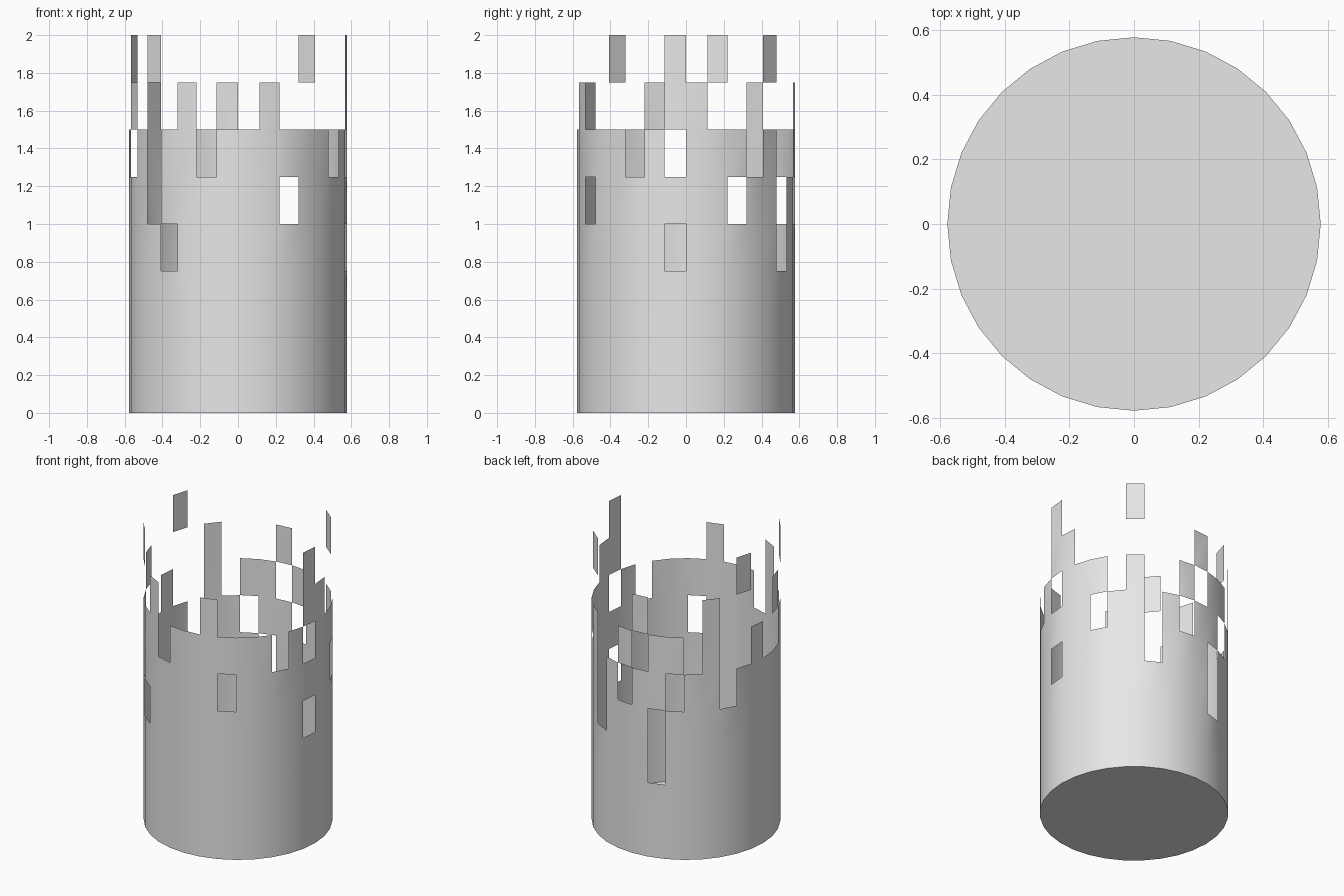
import bpy, bmesh, math

if "Cube" in bpy.data.objects:
    bpy.data.objects.remove(bpy.data.objects["Cube"])

SIDES, RADIUS, ROW = 32, 0.577, 0.25

stone = bpy.data.materials.new("pale_grey")
stone.diffuse_color = (0.8, 0.8, 0.8, 1)
stone.use_nodes = True
stone.node_tree.nodes["Principled BSDF"].inputs["Base Color"].default_value = stone.diffuse_color

# Panels per row, counted anticlockwise from +x
HOLES = {
    2: {9},
    3: {5, 9, 20, 31},
    4: {2, 5, 7, 10, 13, 19, 26},
    5: {3, 5, 6, 8, 11, 13, 14, 16, 17, 19, 22, 29, 31},
}
FRAGMENTS = {6: {0, 8, 12, 17, 21, 25, 31}, 7: {4, 14, 19, 31}}


def is_solid(row, col):
    if row in FRAGMENTS:
        return col in FRAGMENTS[row]
    return col not in HOLES.get(row, ())


def ring_point(i, z):
    a = 2 * math.pi * i / SIDES
    return (RADIUS * math.cos(a), RADIUS * math.sin(a), z)


def finish(bm, name):
    mesh = bpy.data.meshes.new(name)
    bm.to_mesh(mesh)
    bm.free()
    mesh.materials.append(stone)
    obj = bpy.data.objects.new(name, mesh)
    bpy.context.collection.objects.link(obj)
    return obj


# Ruined wall: a ring of panels with missing pieces and loose fragments
bm = bmesh.new()
rings = [[bm.verts.new(ring_point(i, r * ROW)) for i in range(SIDES)]
         for r in range(9)]
for r in range(8):
    for c in range(SIDES):
        if is_solid(r, c):
            n = (c + 1) % SIDES
            face = bm.faces.new((rings[r][c], rings[r][n],
                                 rings[r + 1][n], rings[r + 1][c]))
            face.smooth = True
bmesh.ops.delete(bm, geom=[v for v in bm.verts if not v.link_faces],
                 context='VERTS')
finish(bm, "broken_wall")

# Floor disc closing the bottom, facing down
bm = bmesh.new()
bm.faces.new([bm.verts.new(ring_point(-i, 0)) for i in range(SIDES)])
finish(bm, "floor")
